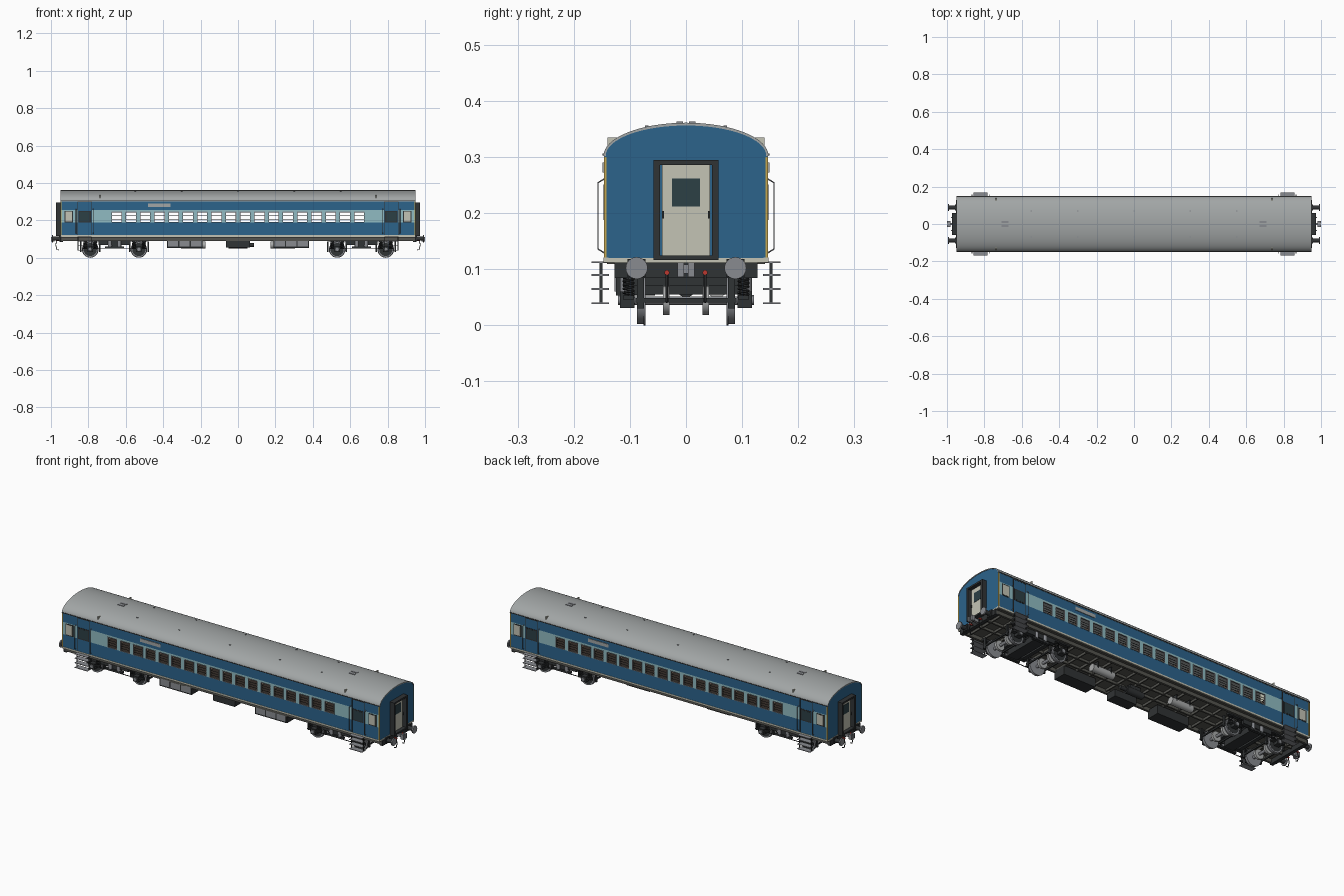
import bpy, bmesh, math
from mathutils import Matrix, Vector

if "Cube" in bpy.data.objects:
    bpy.data.objects.remove(bpy.data.objects["Cube"])

PALETTE = dict(blue=(.025, .125, .26), band=(.28, .5, .54), roof=(.36, .38, .38), cream=(.55, .55, .46),
               dark=(.03, .033, .035), glass=(.025, .05, .06), under=(.09, .09, .08), steel=(.25, .26, .28),
               yellow=(.55, .38, .08), red=(.5, .04, .03), seat=(.12, .09, .07), tank=(.4, .41, .41))
MATS = {}
for k, c in PALETTE.items():
    MATS[k] = bpy.data.materials.new(k)
    MATS[k].diffuse_color = (*c, 1)
S = (-1, 1)


def finish(name, bm, col, smooth=False):
    me = bpy.data.meshes.new(name)
    bmesh.ops.recalc_face_normals(bm, faces=bm.faces)
    bm.to_mesh(me)
    bm.free()
    ob = bpy.data.objects.new(name, me)
    bpy.context.collection.objects.link(ob)
    me.materials.append(MATS[col])
    if smooth:
        bpy.ops.object.select_all(action='DESELECT')
        ob.select_set(True)
        bpy.context.view_layer.objects.active = ob
        bpy.ops.object.shade_smooth_by_angle(angle=math.radians(35))
    return ob


def boxes(name, col, items):
    """items: (x0, x1, y0, y1, z0, z1)"""
    bm = bmesh.new()
    for x0, x1, y0, y1, z0, z1 in items:
        m = Matrix.Translation(((x0 + x1) / 2, (y0 + y1) / 2, (z0 + z1) / 2))
        m = m @ Matrix.Diagonal((abs(x1 - x0), abs(y1 - y0), abs(z1 - z0), 1))
        bmesh.ops.create_cube(bm, size=1, matrix=m)
    return finish(name, bm, col)


def cyls(name, col, items, seg=24):
    """items: (axis, centre, radius, length)"""
    bm = bmesh.new()
    for axis, c, r, length in items:
        rot = Vector((0, 0, 1)).rotation_difference(
            Vector({'x': (1, 0, 0), 'y': (0, 1, 0), 'z': (0, 0, 1)}[axis])).to_matrix().to_4x4()
        bmesh.ops.create_cone(bm, cap_ends=True, segments=seg, radius1=r, radius2=r, depth=length,
                              matrix=Matrix.Translation(c) @ rot)
    return finish(name, bm, col, True)


def tubes(name, col, paths, r):
    cu = bpy.data.curves.new(name, 'CURVE')
    cu.dimensions = '3D'
    cu.bevel_depth, cu.bevel_resolution, cu.use_fill_caps = r, 1, True
    for path in paths:
        sp = cu.splines.new('POLY')
        sp.points.add(len(path) - 1)
        for p, q in zip(sp.points, path):
            p.co = (*q, 1)
    tmp = bpy.data.objects.new(name + "_path", cu)
    bm = bmesh.new()
    bpy.context.collection.objects.link(tmp)
    me = bpy.data.meshes.new_from_object(tmp.evaluated_get(bpy.context.evaluated_depsgraph_get()))
    bm.from_mesh(me)
    bpy.data.objects.remove(tmp)
    return finish(name, bm, col, True)


def arc(w, h, n=32):
    return [(w * math.cos(math.pi * i / n), .302 + h * math.sin(math.pi * i / n)) for i in range(n + 1)]


def extrude_x(name, col, prof, spans):
    bm = bmesh.new()
    for x0, x1 in spans:
        f = bm.faces.new([bm.verts.new((x0, y, z)) for y, z in prof])
        r = bmesh.ops.extrude_face_region(bm, geom=[f])
        bmesh.ops.translate(bm, vec=(x1 - x0, 0, 0), verts=[v for v in r['geom'] if isinstance(v, bmesh.types.BMVert)])
    return finish(name, bm, col, True)


# roof shell and end walls
extrude_x("roof", "roof", arc(.147, .059) + arc(.143, .054)[::-1], [(-.95, .95)])
extrude_x("end_walls", "blue", [(-.144, .116)] + arc(.1455, .0565)[::-1] + [(.144, .116)],
          [(-.948, -.936), (.936, .948)])

# side walls with open windows
W, P, Y0, Y1 = .029, .0763, .141, .1455
win = [(i - 8.5) * P for i in range(18)]
pillars = [(-.783, win[0] - W)] + [(a + W, b - W) for a, b in zip(win, win[1:])] + [(win[-1] + W, .783)]
blue, band, frames, bars = [], [], [], []
for s in S:
    y = (s * Y0, s * Y1)
    blue += [(-.948, .948, *y, .121, .188), (-.948, .948, *y, .255, .306)]
    blue += [(t * .783, t * .857, *y, .188, .255) for t in S]
    band += [(a, b, *y, .188, .255) for a, b in pillars]
    band += [(t * .857, t * .948, *y, .188, .255) for t in S]
    band += [(win[0] - W, win[-1] + W, *y, .246, .255)]
    f = (s * .140, s * .147)
    for x in win:
        frames += [(x - W, x - W + .003, *f, .188, .246), (x + W - .003, x + W, *f, .188, .246),
                   (x - W, x + W, *f, .188, .191), (x - W, x + W, *f, .243, .246)]
        bars += [(x - W, x + W, s * .141, s * .143, z, z + .0016) for z in (.202, .214, .226)]
boxes("side_panels", "blue", blue)
boxes("window_band", "band", band)
boxes("window_frames", "steel", frames)
boxes("window_bars", "dark", bars)
boxes("sill_strip", "cream", [(-.949, .949, s * .138, s * .147, .112, .121) for s in S]
      + [(t * .936, t * .949, -.14, .14, .112, .12) for t in S])
boxes("gutter", "dark", [(-.948, .948, s * .143, s * .149, .303, .306) for s in S])
boxes("corner_strips", "yellow", [(t * .943, t * .949, s * .142, s * .1465, .121, .3) for s in S for t in S])

# side doors, lavatory windows, boards
ST = [(s, t) for s in S for t in S]
boxes("door_edges", "dark", [(t * .82 + d - .0015, t * .82 + d + .0015, s * .14, s * .1462, .121, .3)
                             for s, t in ST for d in (-.037, .037)]
      + [(t * .783, t * .857, s * .14, s * .1462, .298, .301) for s, t in ST])
boxes("door_window_frames", "dark", [(t * .82 - .033, t * .82 + .033, s * .14, s * .1468, .188, .25) for s, t in ST])
boxes("door_windows", "glass", [(t * .82 - .027, t * .82 + .027, s * .14, s * .1474, .194, .244) for s, t in ST])
boxes("lavatory_window_frames", "dark", [(t * .905 - .023, t * .905 + .023, s * .14, s * .1468, .188, .251) for s, t in ST])
boxes("lavatory_windows", "cream", [(t * .905 - .018, t * .905 + .018, s * .14, s * .1474, .193, .246) for s, t in ST])
boxes("route_boards", "roof", [(s * .48, s * .36, s * .14, s * .1485, .272, .29) for s in S])
tubes("door_handrails", "steel", [[(t * .82 + d, s * .144, .262), (t * .82 + d, s * .157, .254), (t * .82 + d, s * .157, .136),
                                   (t * .82 + d, s * .144, .128)] for s, t in ST for d in (-.046, .046)], .0015)

# steps under the side doors
boxes("step_treads", "steel", [(t * .82 - .038, t * .82 + .038, s * .137, s * .168, z, z + .003)
                               for s, t in ST for z in (.038, .063, .088, .111)])
boxes("step_hangers", "dark", [(t * .82 + d - .002, t * .82 + d + .002, s * .149, s * .154, .038, .113)
                               for s, t in ST for d in (-.036, .036)])

# gangways and end doors
boxes("gangway_frames", "dark", [(t * .945, t * .974, s * .046, s * .058, .116, .295) for s, t in ST]
      + [(t * .945, t * .974, -.058, .058, .286, .295) for t in S]
      + [(t * .945, t * .974, -.046, .046, .116, .124) for t in S])
boxes("end_doors", "cream", [(t * .945, t * .954, -.043, .043, .122, .288) for t in S])
boxes("end_door_windows", "glass", [(t * .95, t * .9555, -.025, .025, .212, .262) for t in S])
boxes("end_door_handles", "dark", [(t * .95, t * .959, s * .039, s * .042, .19, .204) for s, t in ST])

# interior
boxes("floor", "under", [(-.945, .945, -.141, .141, .109, .125)])
boxes("partitions", "cream", [(t * .735, t * .74, s * .04, s * .14, .125, .335) for s, t in ST])
edges = [(i - 9) * P for i in range(19)]
boxes("seats", "seat", [(x - .006, x + .006, s * .035, s * .135, .14, .222) for s in S for x in edges]
      + [(x - .024, x + .024, s * .035, s * .135, .145, .156) for s in S for x in edges])

# roof fittings
boxes("roof_hatches", "steel", [(t * .69 - .018, t * .69 + .018, d - .006, d + .006, .354, .363)
                                for t in S for d in (-.011, .011)])
boxes("roof_studs", "steel", [(x - .004, x + .004, y - .003, y + .003, .34, .356)
                              for x in (-.55, -.3, 0, .3, .55) for y in (-.07, .07)])

# underframe
boxes("underframe_beams", "under", [(-.945, .945, s * .115, s * .127, .09, .112) for s in S]
      + [(-.93, .93, s * .03, s * .038, .096, .11) for s in S]
      + [(i * .075 - .003, i * .075 + .003, -.12, .12, .097, .11) for i in range(-12, 13)])
boxes("headstocks", "dark", [(t * .935, t * .953, -.127, .127, .084, .112) for t in S])
boxes("equipment_boxes", "dark", [(-.38, -.19, -.125, -.055, .053, .1), (.19, .38, -.125, -.055, .053, .1),
                                  (-.065, .065, -.12, -.06, .055, .092)])
boxes("equipment_panels", "steel", [(x, x + .055, -.127, -.12, .06, .094) for x in (-.375, -.313, -.251, .195, .257, .319)])
cyls("air_tanks", "tank", [('x', (t * .24, .055, .068), .019, .13) for t in S])
boxes("tank_straps", "dark", [(t * .24 + d - .003, t * .24 + d + .003, .036, .074, .066, .1) for t in S for d in (-.04, .04)])
cyls("brake_cylinder", "dark", [('x', (0, 0, .068), .018, .1), ('x', (.06, 0, .068), .01, .05)])
boxes("brake_cylinder_mount", "dark", [(-.03, .03, -.01, .01, .075, .1)])

# buffers, couplers, hoses
cyls("buffer_heads", "steel", [('x', (t * .992, s * .088, .102), .0195, .007) for s, t in ST])
cyls("buffer_stems", "dark", [('x', (t * .97, s * .088, .102), .011, .044) for s, t in ST])
boxes("buffer_plates", "dark", [(t * .95, t * .957, s * .072, s * .104, .086, .118) for s, t in ST])
boxes("couplers", "steel", [(t * .95, t * .985, -.006, .006, .092, .108) for t in S]
      + [(t * .982, t, s * .004, s * .015, .086, .112) for s, t in ST])
tubes("brake_hoses", "dark", [[(t * .953, s * .034, .093), (t * .968, s * .034, .092), (t * .975, s * .034, .07),
                               (t * .968, s * .034, .043), (t * .958, s * .034, .042)] for s, t in ST], .0025)
cyls("hose_taps", "red", [('x', (t * .966, s * .034, .094), .0045, .014) for s, t in ST], 12)

# bogies
for side, t in (("left", -1), ("right", 1)):
    B, n = t * .66, side + "_bogie_"
    ax = [B - .13, B + .13]
    cyls(n + "wheels", "steel", [i for x in ax for s in S for i in
         (('y', (x, s * .081, .044), .042, .012), ('y', (x, s * .0738, .044), .044, .0035))], 36)
    cyls(n + "wheel_faces", "dark", [('y', (x, s * .0815, .044), .035, .0125) for x in ax for s in S], 36)
    cyls(n + "axles", "steel", [('y', (x, 0, .044), .0075, .22) for x in ax], 16)
    cyls(n + "brake_discs", "tank", [('y', (x, d, .044), .026, .012) for x in ax for d in (-.035, .035)])
    boxes(n + "axle_boxes", "dark", [i for x in ax for s in S for i in
          ((x - .015, x + .015, s * .092, s * .118, .031, .06), (x - .038, x + .038, s * .093, s * .112, .046, .053))])
    cyls(n + "axle_caps", "steel", [('y', (x, s * .119, .045), .009, .005) for x in ax for s in S], 16)
    springs = [[(x + d + .009 * math.cos(a * math.pi / 5), s * .1025 + .009 * math.sin(a * math.pi / 5), .053 + .034 * a / 50)
                for a in range(51)] for x in ax for d in (-.027, .027) for s in S]
    tubes(n + "springs", "dark", springs, .0022)
    boxes(n + "frame", "dark", [i for s in S for i in
          ((B - .175, B + .175, s * .094, s * .112, .086, .096), (B - .085, B + .085, s * .094, s * .112, .068, .09),
           (B - .05, B + .05, s * .1, s * .118, .05, .06))]
          + [(B + d - .01, B + d + .01, -.1, .1, .07, .09) for d in (-.065, .065)]
          + [(B - .03, B + .03, -.11, .11, .055, .085), (B - .04, B + .04, -.04, .04, .08, .11)])
    boxes(n + "brake_beams", "dark", [(x + d - .003, x + d + .003, -.09, .09, .041, .049) for x in ax for d in (-.05, .05)]
          + [(x + d - .004, x + d + .004, s * .075, s * .087, .03, .088) for x in ax for d in (-.05, .05) for s in S])
    cyls(n + "bolster_springs", "steel", [('z', (B + d, s * .107, .074), .011, .034) for d in (-.025, .025) for s in S], 16)
    tubes(n + "tie_rods", "dark", [[(ax[0], s * .115, .05), (ax[1], s * .115, .05)] for s in S], .002)

for m in bpy.data.materials:
    if m.users and not m.is_grease_pencil:
        m.use_nodes = True
        m.node_tree.nodes["Principled BSDF"].inputs["Base Color"].default_value = m.diffuse_color
